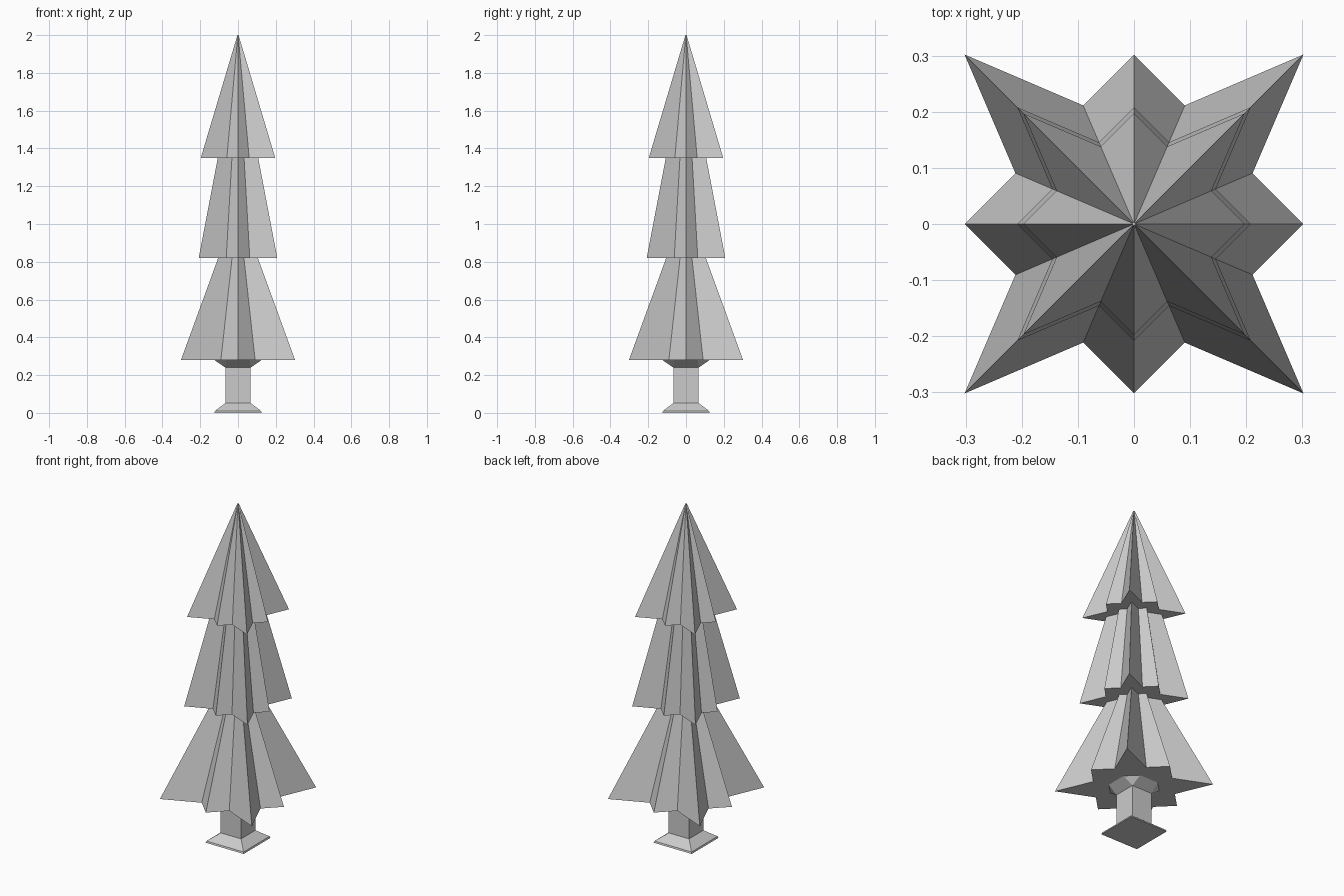
import bpy, bmesh
from mathutils import Matrix

if "Cube" in bpy.data.objects:
    bpy.data.objects.remove(bpy.data.objects["Cube"])


def star(r):
    # square star: long corner points, short mid-side points, notches between
    side = [(1, 1), (0.3, 0.7), (0, 1), (-0.3, 0.7)]
    pts = []
    for k in range(4):
        for x, y in side:
            for _ in range(k):
                x, y = -y, x
            pts.append((x * r, y * r))
    return pts


def octagon(flat, half):
    # eight points per ring; half == flat gives a square
    pts = []
    for k in range(4):
        for x, y in [(flat, -half), (flat, half)]:
            for _ in range(k):
                x, y = -y, x
            pts.append((x, y))
    return pts


def loft(name, sections, angle=30):
    bm = bmesh.new()
    rings = [[bm.verts.new((x, y, z)) for x, y in pts] for pts, z in sections]
    for a, b in zip(rings, rings[1:]):
        n = len(a)
        for i in range(n):
            j = (i + 1) % n
            bm.faces.new((a[i], a[j], b[j], b[i]))
    bm.faces.new(rings[0][::-1])
    bm.faces.new(rings[-1])
    bmesh.ops.remove_doubles(bm, verts=bm.verts, dist=0.0001)
    bmesh.ops.recalc_face_normals(bm, faces=bm.faces)
    me = bpy.data.meshes.new(name)
    bm.to_mesh(me)
    bm.free()
    ob = bpy.data.objects.new(name, me)
    bpy.context.collection.objects.link(ob)
    bpy.ops.object.select_all(action='DESELECT')
    ob.select_set(True)
    bpy.context.view_layer.objects.active = ob
    bpy.ops.object.shade_smooth_by_angle(angle=angle * 3.14159 / 180)
    return ob


# trunk with a square foot and a flared top
loft("trunk", [
    (octagon(0.125, 0.125), 0.0),
    (octagon(0.122, 0.122), 0.01),
    (octagon(0.067, 0.067), 0.052),
    (octagon(0.067, 0.067), 0.24),
    (octagon(0.125, 0.062), 0.28),
])

# three stacked tiers of branches in one stepped body
tiers = [(0.302, 0.105, 0.28, 0.82), (0.208, 0.107, 0.82, 1.35),
         (0.197, 0.003, 1.35, 2.0)]
sections = []
for r0, r1, z0, z1 in tiers:
    sections += [(star(r0), z0), (star(r1), z1)]
loft("branches", sections)
